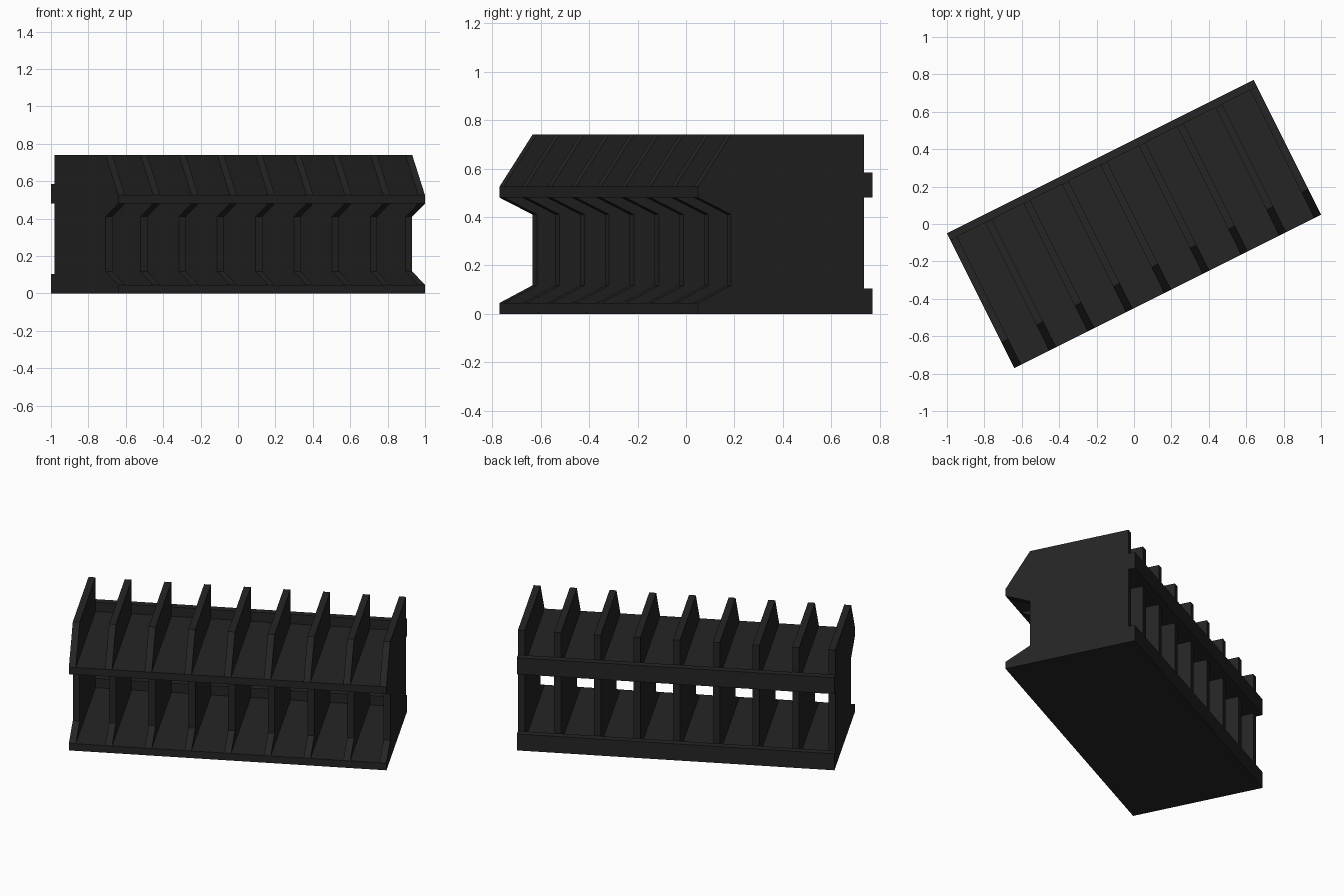
import bpy, math
from mathutils import Matrix

if "Cube" in bpy.data.objects:
    bpy.data.objects.remove(bpy.data.objects["Cube"])

ANGLE = math.atan2(1, 2)
L, T = 1.833, 0.04             # rack length, divider thickness
FRONT, BACK, WALL = -0.4025, 0.4025, 0.3625
ROT = Matrix.Rotation(ANGLE, 4, 'Z')

black = bpy.data.materials.new("black_plastic")
black.diffuse_color = (0.018, 0.018, 0.018, 1)
black.use_nodes = True
black.node_tree.nodes["Principled BSDF"].inputs["Base Color"].default_value = black.diffuse_color


def extrude(name, profile, x, width):
    """Extrude a (y, z) profile along the rack, centred on x."""
    n = len(profile)
    verts = [(x + s * width / 2, y, z) for s in (-1, 1) for y, z in profile]
    faces = [tuple(range(n))[::-1], tuple(range(n, 2 * n))]
    faces += [(i, (i + 1) % n, n + (i + 1) % n, n + i) for i in range(n)]
    # profiles run clockwise or counter-clockwise: make normals point outward
    area = sum(profile[i][0] * profile[(i + 1) % n][1]
               - profile[(i + 1) % n][0] * profile[i][1] for i in range(n))
    if area < 0:
        faces = [f[::-1] for f in faces]
    mesh = bpy.data.meshes.new(name)
    mesh.from_pydata(verts, [], faces)
    # flip side walls consistently with the caps
    import bmesh
    bm = bmesh.new()
    bm.from_mesh(mesh)
    bmesh.ops.recalc_face_normals(bm, faces=bm.faces)
    bm.to_mesh(mesh)
    bm.free()
    mesh.transform(ROT)
    mesh.materials.append(black)
    ob = bpy.data.objects.new(name, mesh)
    bpy.context.collection.objects.link(ob)
    return ob


# Nine upright dividers, notched in front and sloped at the top
divider = [(WALL, 0), (FRONT, 0), (FRONT, 0.045), (-0.25, 0.118),
           (-0.25, 0.41), (FRONT, 0.48), (FRONT, 0.525), (-0.25, 0.74),
           (WALL, 0.74)]
for i in range(9):
    x = (i - 4) * L / 8
    limit = L / 2 - T / 2
    extrude(f"divider_{i + 1}", divider, max(-limit, min(limit, x)), T)

# Two flat shelves, each with a raised stop along the back
for name, z in (("lower_shelf", 0.0), ("upper_shelf", 0.48)):
    shelf = [(FRONT, z), (BACK, z), (BACK, z + 0.104), (WALL, z + 0.104),
             (WALL, z + 0.045), (FRONT, z + 0.045)]
    extrude(name, shelf, 0, L)
